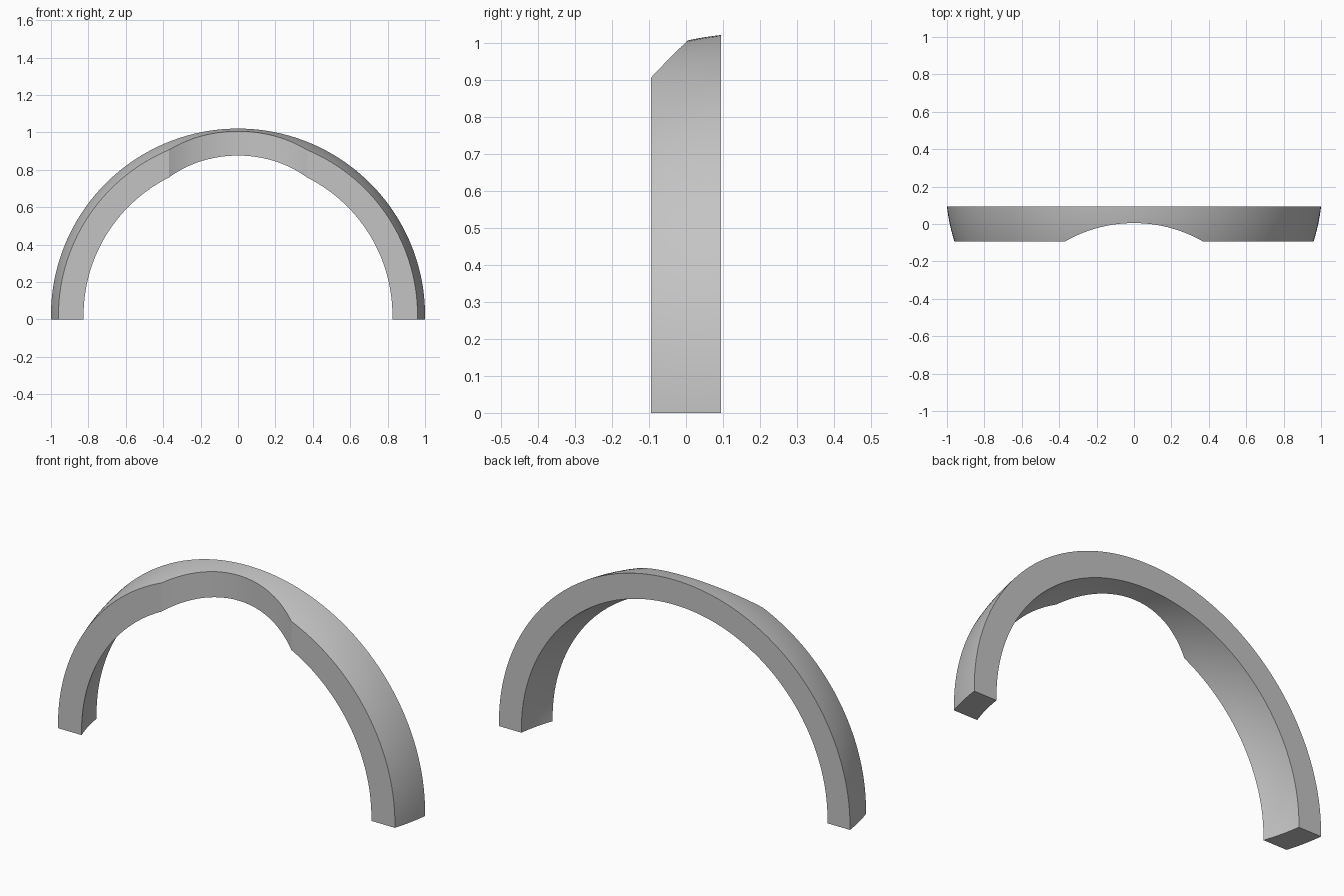
import bpy, bmesh, math
from mathutils import Matrix

cube = bpy.data.objects.get("Cube")
if cube:
    bpy.data.objects.remove(cube, do_unlink=True)

HALF = 0.094          # half depth of the arch
AXIS_Z = 0.02         # height of the arch axis
CENTRE_Y = 0.21       # centre of the spherical shell, behind the arch
OUTER, INNER = 1.007, 0.88
STEPS = 10

grey = bpy.data.materials.new("grey")
colour = (0.55, 0.55, 0.55, 1)
grey.use_nodes = True
grey.diffuse_color = colour
grey.node_tree.nodes["Principled BSDF"].inputs["Base Color"].default_value = colour


def make_object(name, bm):
    bmesh.ops.recalc_face_normals(bm, faces=bm.faces)
    mesh = bpy.data.meshes.new(name)
    bm.to_mesh(mesh)
    bm.free()
    mesh.materials.append(grey)
    obj = bpy.data.objects.new(name, mesh)
    bpy.context.collection.objects.link(obj)
    return obj


def shell_edge(radius):
    ys = [-HALF + 2 * HALF * i / STEPS for i in range(STEPS + 1)]
    return [(0, y, AXIS_Z + math.sqrt(radius**2 - (y - CENTRE_Y)**2)) for y in ys]


# Arch: slice of a spherical shell, spun about the y axis and cut at the ground
bm = bmesh.new()
verts = [bm.verts.new(p) for p in shell_edge(OUTER) + shell_edge(INNER)[::-1]]
edges = [bm.edges.new((v, verts[i - 1])) for i, v in enumerate(verts)]
bmesh.ops.spin(bm, geom=verts + edges, cent=(0, 0, AXIS_Z), axis=(0, 1, 0),
               angle=math.tau, steps=160, use_merge=True)
bmesh.ops.remove_doubles(bm, verts=bm.verts, dist=1e-5)
bmesh.ops.bisect_plane(bm, geom=bm.verts[:] + bm.edges[:] + bm.faces[:],
                       plane_co=(0, 0, 0), plane_no=(0, 0, -1), clear_outer=True)
bmesh.ops.holes_fill(bm, edges=[e for e in bm.edges if e.is_boundary])
arch = make_object("arch", bm)

# Upright cylinder that scoops the front of the crown
bm = bmesh.new()
bmesh.ops.create_cone(bm, cap_ends=True, segments=256, radius1=0.74, radius2=0.74,
                      depth=1, matrix=Matrix.Translation((0, -0.735, 1)))
cutter = make_object("crown_cutter", bm)
cutter.hide_render = True

scoop = arch.modifiers.new("scoop", 'BOOLEAN')
scoop.operation = 'DIFFERENCE'
scoop.solver = 'EXACT'
scoop.object = cutter

bpy.ops.object.select_all(action='DESELECT')
arch.select_set(True)
bpy.context.view_layer.objects.active = arch
bpy.ops.object.modifier_apply(modifier=scoop.name)
bpy.data.objects.remove(cutter, do_unlink=True)
bpy.ops.object.shade_smooth_by_angle(angle=math.radians(25))
